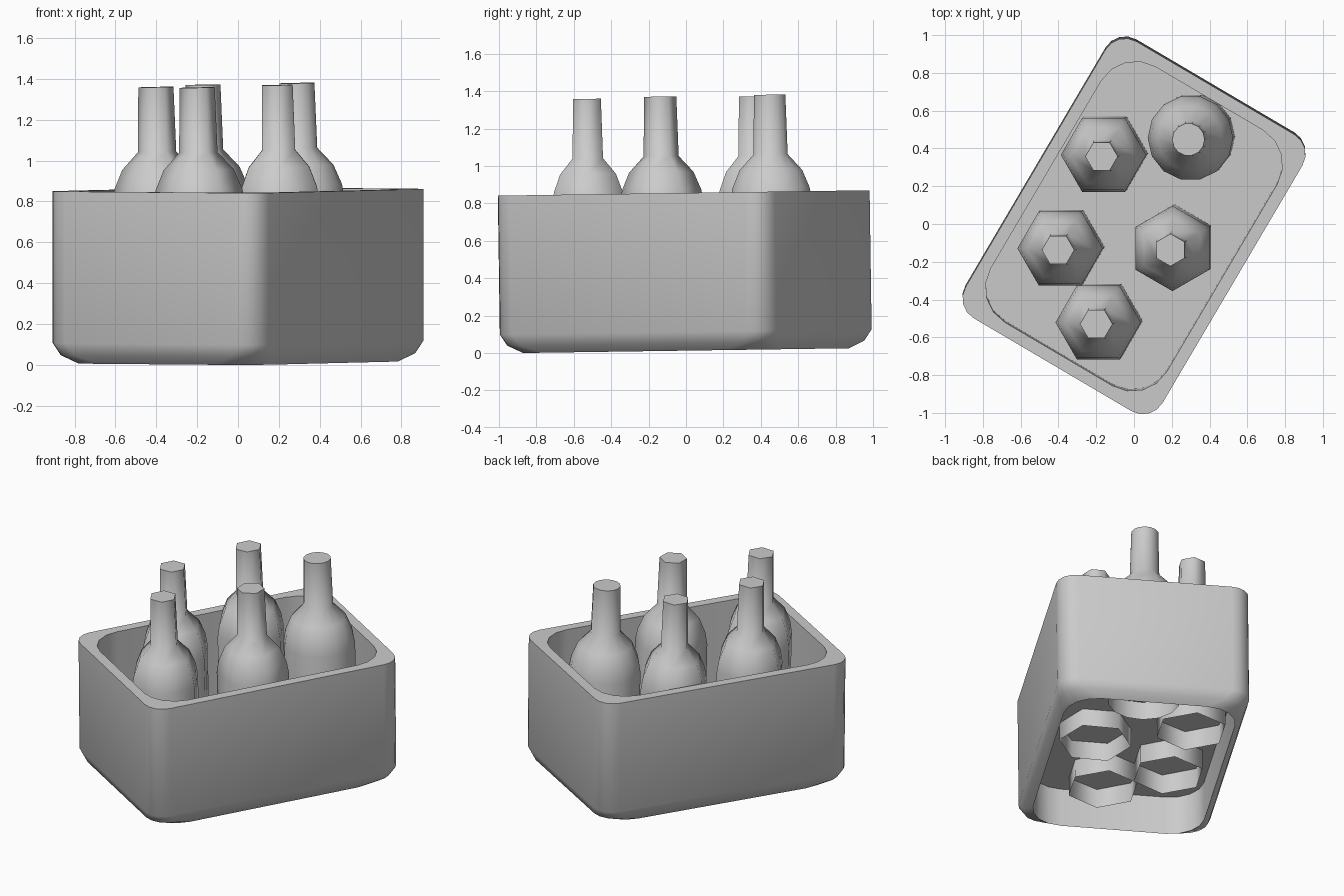
import bpy, bmesh, math
from mathutils import Matrix

if "Cube" in bpy.data.objects:
    bpy.data.objects.remove(bpy.data.objects["Cube"])

TILT_X = 0.0145


def finish(name, bm, matrix, angle):
    bmesh.ops.recalc_face_normals(bm, faces=bm.faces)
    me = bpy.data.meshes.new(name)
    bm.to_mesh(me)
    bm.free()
    ob = bpy.data.objects.new(name, me)
    bpy.context.collection.objects.link(ob)
    ob.matrix_world = matrix
    bpy.ops.object.select_all(action='DESELECT')
    ob.select_set(True)
    bpy.context.view_layer.objects.active = ob
    bpy.ops.object.shade_smooth_by_angle(angle=math.radians(angle))
    return ob


def rounded_rect(bm, a, b, r, z, seg=4):
    ring = []
    for i, (sx, sy) in enumerate([(1, 1), (-1, 1), (-1, -1), (1, -1)]):
        for k in range(seg + 1):
            t = math.pi / 2 * (i + k / seg)
            ring.append(bm.verts.new((sx * (a - r) + r * math.cos(t),
                                      sy * (b - r) + r * math.sin(t), z)))
    return ring


def circle(bm, r, z, n):
    return [bm.verts.new((r * math.cos(2 * math.pi * i / n),
                          r * math.sin(2 * math.pi * i / n), z)) for i in range(n)]


def bridge(bm, lo, hi):
    n = len(lo)
    for i in range(n):
        j = (i + 1) % n
        bm.faces.new((lo[i], lo[j], hi[j], hi[i]))


crate_matrix = (Matrix.Translation((0, 0, 0.0125)) @ Matrix.Rotation(TILT_X, 4, 'X')
                @ Matrix.Rotation(math.radians(-30.5), 4, 'Z'))
INNER = (0.54, 0.785, 0.21)

# crate wall: open sleeve with a rounded bottom edge
bm = bmesh.new()
rings = [rounded_rect(bm, *p) for p in [
    (*INNER, 0.0), (0.583, 0.828, 0.145, 0.04), (0.605, 0.85, 0.12, 0.10),
    (0.605, 0.85, 0.12, 0.843), (*INNER, 0.843)]]
for i in range(len(rings)):
    bridge(bm, rings[i], rings[(i + 1) % len(rings)])
finish("crate_wall", bm, crate_matrix, 45)

# raised crate floor
bm = bmesh.new()
bm.faces.new(rounded_rect(bm, *INNER, 0.265))
finish("crate_floor", bm, crate_matrix, 30)

# bottles: open at the base, closed at the neck, leaning slightly
PROFILE = [(0.226, 0.0), (0.226, 0.64), (0.212, 0.72), (0.172, 0.815),
           (0.094, 0.90), (0.086, 1.218)]


def bottle(name, x, y, sides, turn):
    bm = bmesh.new()
    rings = [circle(bm, r, z, sides) for r, z in PROFILE]
    for lo, hi in zip(rings, rings[1:]):
        bridge(bm, lo, hi)
    bm.faces.new(rings[-1])
    m = (Matrix.Translation((x, y, 0.15 + TILT_X * y + 0.016 * x))
         @ Matrix.Rotation(-0.018, 4, 'Y') @ Matrix.Rotation(TILT_X, 4, 'X')
         @ Matrix.Rotation(math.radians(turn), 4, 'Z'))
    finish(name, bm, m, 65)


bottle("bottle_back_left", -0.15, 0.375, 6, 0)
bottle("bottle_back_right", 0.31, 0.465, 14, 0)
bottle("bottle_middle_left", -0.38, -0.12, 6, 0)
bottle("bottle_middle_right", 0.215, -0.12, 6, 30)
bottle("bottle_front", -0.178, -0.512, 6, 0)
